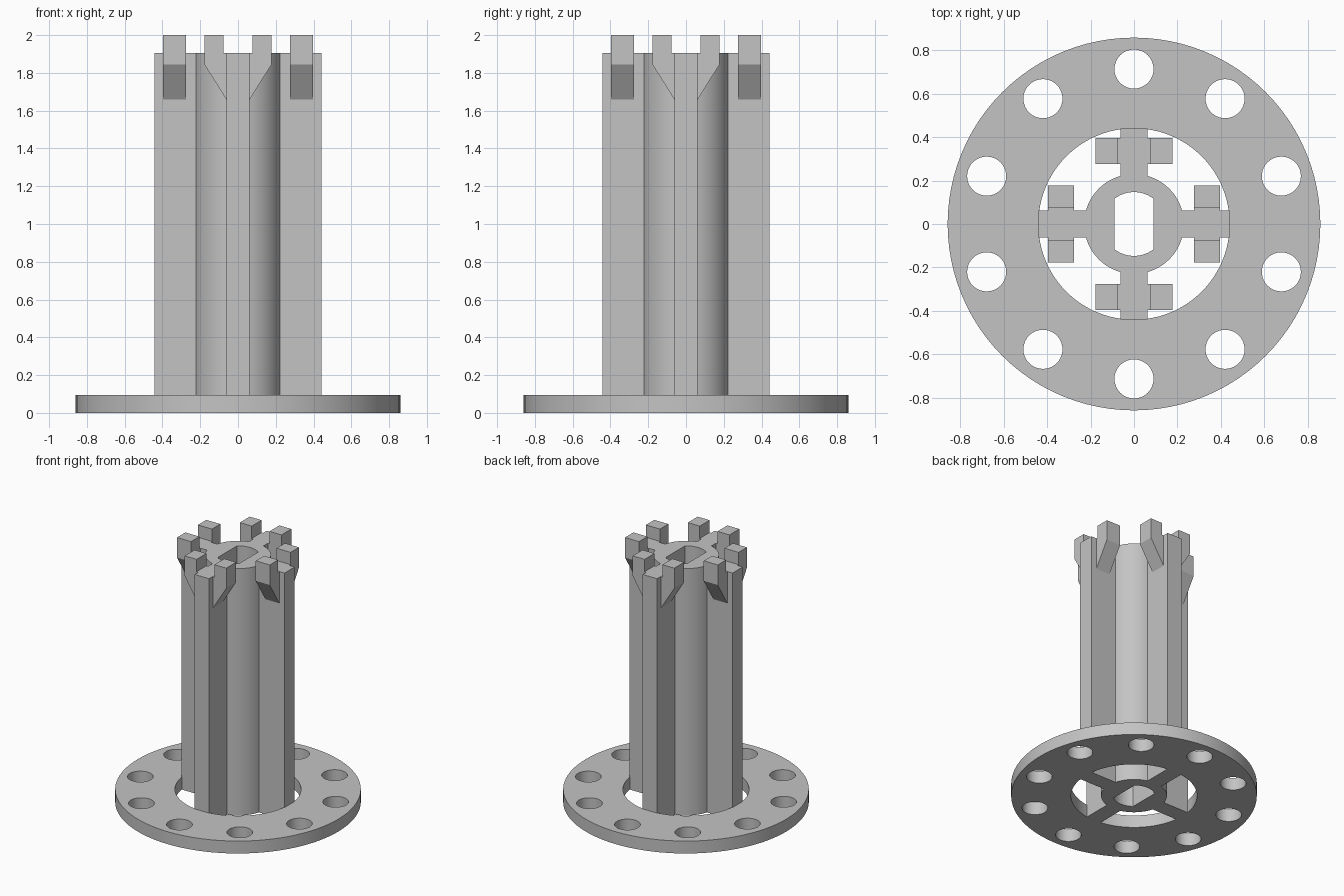
import bpy, bmesh
from math import sin, cos, asin, pi, radians
from mathutils import Matrix

cube = bpy.data.objects.get("Cube")
if cube:
    bpy.data.objects.remove(cube, do_unlink=True)

GREY = (0.55, 0.55, 0.55, 1)
grey = bpy.data.materials.new("plain_grey")
grey.use_nodes = True
grey.diffuse_color = GREY
grey.node_tree.nodes["Principled BSDF"].inputs["Base Color"].default_value = GREY


def arc(radius, start, end, steps):
    return [(radius * cos(start + (end - start) * i / steps),
             radius * sin(start + (end - start) * i / steps)) for i in range(steps + 1)]


def circle(radius, steps, cx=0, cy=0):
    return [(cx + x, cy + y) for x, y in arc(radius, 0, 2 * pi, steps)[:-1]]


def prism(name, outlines, depth, matrix, smooth=True):
    """Extrude closed outlines (inner ones become holes), centred on local z."""
    curve = bpy.data.curves.new(name, "CURVE")
    curve.dimensions = "2D"
    curve.fill_mode = "BOTH"
    curve.extrude = depth / 2
    for points in outlines:
        spline = curve.splines.new("POLY")
        spline.points.add(len(points) - 1)
        for p, (x, y) in zip(spline.points, points):
            p.co = (x, y, 0, 1)
        spline.use_cyclic_u = True
    helper = bpy.data.objects.new(name + "_outline", curve)
    bpy.context.collection.objects.link(helper)
    bpy.context.view_layer.update()
    deps = bpy.context.evaluated_depsgraph_get()
    mesh = bpy.data.meshes.new_from_object(helper.evaluated_get(deps))
    bpy.data.objects.remove(helper, do_unlink=True)
    bm = bmesh.new()
    bm.from_mesh(mesh)
    bmesh.ops.remove_doubles(bm, verts=bm.verts, dist=0.0001)
    bm.transform(matrix)
    bmesh.ops.recalc_face_normals(bm, faces=bm.faces)
    for f in bm.faces:
        f.smooth = False
        f.material_index = 0
    bm.to_mesh(mesh)
    bm.free()
    mesh.materials.clear()
    mesh.materials.append(grey)
    obj = bpy.data.objects.new(name, mesh)
    bpy.context.collection.objects.link(obj)
    if smooth:
        bpy.ops.object.select_all(action="DESELECT")
        obj.select_set(True)
        bpy.context.view_layer.objects.active = obj
        bpy.ops.object.shade_smooth_by_angle(angle=radians(30))
    return obj


# Base flange with a ring of bolt holes
FLANGE_H = 0.096
holes = [circle(0.09, 40, 0.714 * cos(pi / 2 + i * pi / 5), 0.714 * sin(pi / 2 + i * pi / 5))
         for i in range(10)]
prism("base_flange", [circle(0.859, 96), circle(0.441, 96)] + holes, FLANGE_H,
      Matrix.Translation((0, 0, FLANGE_H / 2)))

# Finned column with a bore flattened on two sides
COLUMN_H, TUBE_R, FIN_R, FIN_W = 1.905, 0.23, 0.441, 0.062
BORE_R, BORE_W = 0.147, 0.09
root = asin(FIN_W / TUBE_R)
outline = []
for k in range(4):
    quarter = [(FIN_R, -FIN_W), (FIN_R, FIN_W)] + arc(TUBE_R, root, pi / 2 - root, 16)
    turn = Matrix.Rotation(k * pi / 2, 2)
    outline += [(turn[0][0] * x + turn[0][1] * y, turn[1][0] * x + turn[1][1] * y)
                for x, y in quarter]
half = asin(BORE_W / BORE_R)
bore = arc(BORE_R, pi / 2 - half, pi / 2 + half, 14)
bore += [(-x, -y) for x, y in bore]
prism("finned_column", [outline, bore], COLUMN_H, Matrix.Translation((0, 0, COLUMN_H / 2)))

# Pair of bracketed prongs on each fin
prong = [(FIN_W, 1.66), (0.178, 1.845), (0.178, 2.0), (0.076, 2.0),
         (0.076, COLUMN_H), (FIN_W, COLUMN_H)]
for k in range(4):
    for side, label in ((1, "a"), (-1, "b")):
        place = (Matrix.Rotation(k * pi / 2, 4, "Z") @ Matrix.Translation((0, -0.336, 0))
                 @ Matrix.Rotation(pi / 2, 4, "X"))
        prism(f"prong_{k + 1}{label}", [[(side * x, z) for x, z in prong]], 0.12, place, False)
